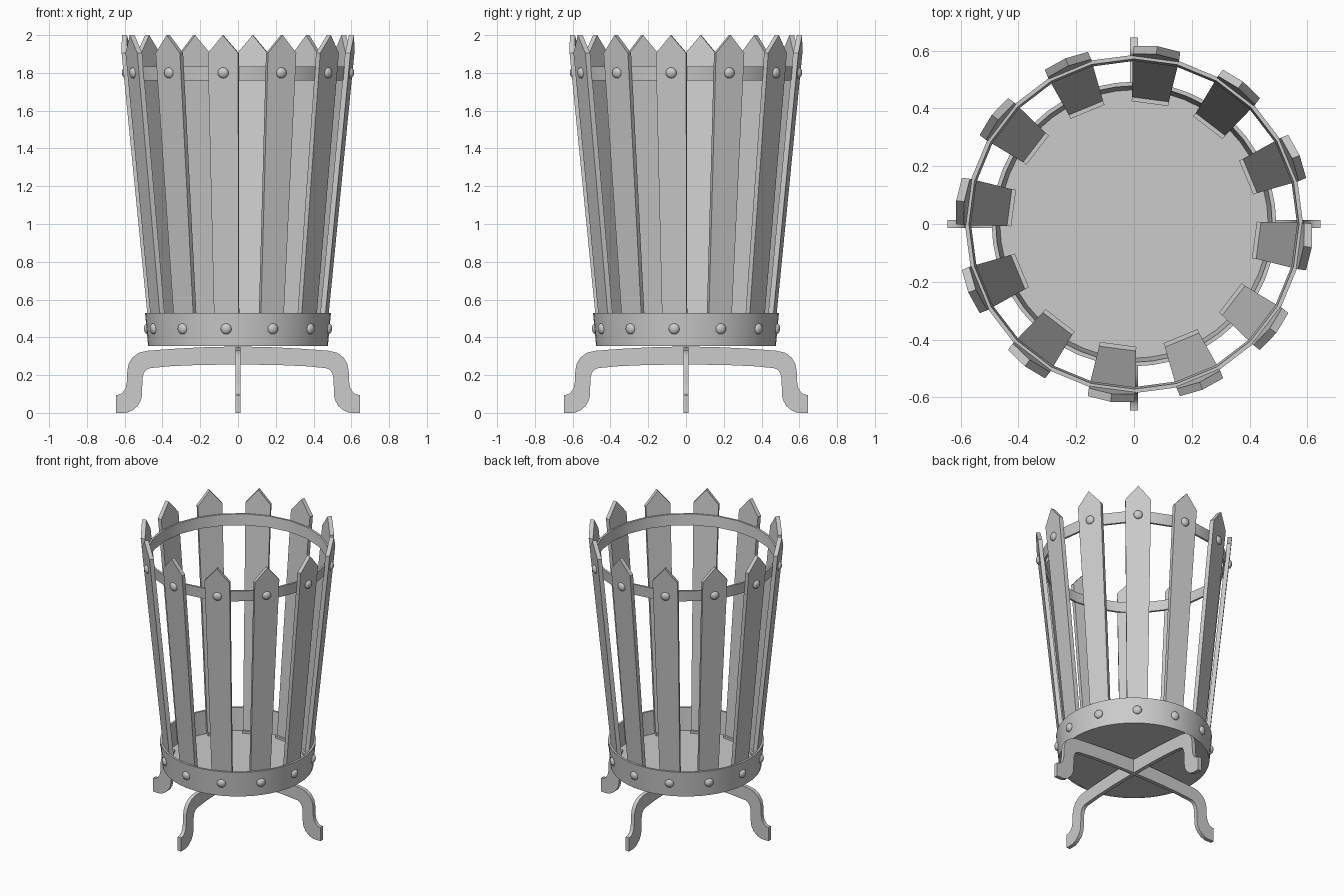
import bpy, bmesh
from math import radians, sin, cos, pi
from mathutils import Matrix, Vector

if "Cube" in bpy.data.objects:
    bpy.data.objects.remove(bpy.data.objects["Cube"])

ANGLES = [radians(-7.5 + 30 * k) for k in range(12)]
SLOPE = 0.098


def slat_r(z):
    return 0.461 + (z - 0.375) * SLOPE


def finish(name, bm, smooth=False):
    bmesh.ops.recalc_face_normals(bm, faces=bm.faces)
    me = bpy.data.meshes.new(name)
    bm.to_mesh(me)
    bm.free()
    ob = bpy.data.objects.new(name, me)
    bpy.context.collection.objects.link(ob)
    if smooth:
        bpy.ops.object.select_all(action='DESELECT')
        ob.select_set(True)
        bpy.context.view_layer.objects.active = ob
        bpy.ops.object.shade_smooth_by_angle(angle=radians(35))
    return ob


def prism(bm, front, back):
    # closed solid between two matching outlines
    a = [bm.verts.new(p) for p in front]
    b = [bm.verts.new(p) for p in back]
    bm.faces.new(a)
    bm.faces.new(b[::-1])
    for i in range(len(a)):
        j = (i + 1) % len(a)
        bm.faces.new((a[j], a[i], b[i], b[j]))


def ring(name, profile, sides):
    # revolve a closed (radius, z) profile
    bm = bmesh.new()
    loops = []
    for k in range(sides):
        a = 2 * pi * k / sides
        loops.append([bm.verts.new((r * cos(a), r * sin(a), z)) for r, z in profile])
    n = len(profile)
    for k in range(sides):
        p, q = loops[k], loops[(k + 1) % sides]
        for i in range(n):
            j = (i + 1) % n
            bm.faces.new((p[i], q[i], q[j], p[j]))
    return finish(name, bm, True)


# Pointed, outward-leaning slats with a small foot on the floor
outline = [(-0.064, 0.375), (0.064, 0.375), (0.081, 1.905), (0, 2.0), (-0.081, 1.905)]
for n, a in enumerate(ANGLES):
    bm = bmesh.new()
    prism(bm, [(slat_r(z), t, z) for t, z in outline],
          [(slat_r(z) - 0.028, t, z) for t, z in outline])
    foot = [(-0.064, 0.374), (0.064, 0.374), (0.064, 0.392), (-0.064, 0.392)]
    prism(bm, [(0.435, t, z) for t, z in foot], [(0.42, t, z) for t, z in foot])
    bm.transform(Matrix.Rotation(a, 4, 'Z'))
    finish(f"slat_{n + 1}", bm)

# Bottom band, top hoop
ring("bottom_band", [(0.476, 0.355), (0.492, 0.53), (0.478, 0.53), (0.462, 0.355)], 48)
ring("top_hoop", [(0.578, 1.76), (0.585, 1.835), (0.571, 1.835), (0.564, 1.76)], 24)

# Floor disc
bm = bmesh.new()
bmesh.ops.create_cone(bm, cap_ends=True, segments=48, radius1=0.468, radius2=0.468,
                      depth=0.02, matrix=Matrix.Translation((0, 0, 0.366)))
finish("floor", bm, True)

# Domed rivets on the slats and the band
for name, r, z in (("upper_rivets", slat_r(1.8), 1.8), ("lower_rivets", 0.483, 0.445)):
    bm = bmesh.new()
    for a in ANGLES:
        m = (Matrix.Rotation(a, 4, 'Z') @ Matrix.Translation((r, 0, z))
             @ Matrix.Rotation(radians(90 + 5.5), 4, 'Y') @ Matrix.Diagonal((0.029, 0.029, 0.019, 1)))
        bmesh.ops.create_uvsphere(bm, u_segments=16, v_segments=10, radius=1, matrix=m)
    finish(name, bm, True)

# Crossed leg bars with curved feet: right half outline, mirrored
top = [(0, 0.352), (0.2, 0.347), (0.36, 0.338), (0.48, 0.329), (0.525, 0.318), (0.558, 0.294),
       (0.578, 0.262), (0.586, 0.225), (0.588, 0.165), (0.595, 0.13), (0.61, 0.107),
       (0.625, 0.097), (0.645, 0.095), (0.645, 0)]
under = [(0.592, 0), (0.56, 0.012), (0.53, 0.038), (0.513, 0.07), (0.508, 0.1),
         (0.506, 0.18), (0.5, 0.208), (0.486, 0.228), (0.465, 0.237), (0.36, 0.247),
         (0.2, 0.254), (0, 0.256)]
half = top + under
full = half + [(-x, z) for x, z in half[-2:0:-1]]
for name, a in (("leg_bar_side", 0), ("leg_bar_front", pi / 2)):
    bm = bmesh.new()
    prism(bm, [(x, -0.013, z) for x, z in full], [(x, 0.013, z) for x, z in full])
    bm.transform(Matrix.Rotation(a, 4, 'Z'))
    finish(name, bm, True)
